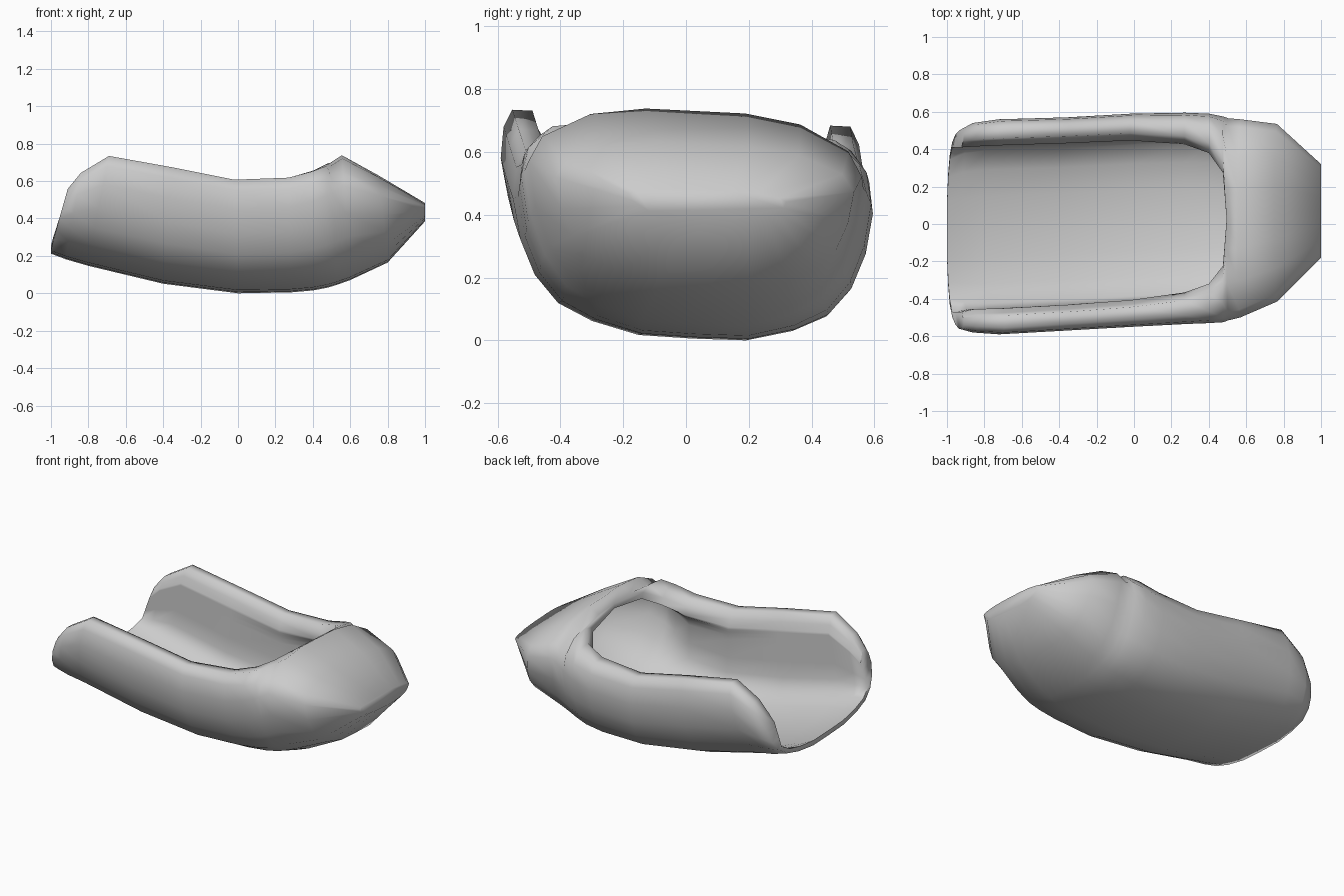
import bpy, bmesh, math

if "Cube" in bpy.data.objects:
    bpy.data.objects.remove(bpy.data.objects["Cube"])

# Stations along the hull:
# x at bottom, x at top, centre y, half width, bottom z, top z, lip (opening half width fraction)
STATIONS = [
    (-1.00, -0.91, -0.03, 0.53, 0.225, 0.54, 0.88),
    (-0.92, -0.84, -0.02, 0.56, 0.195, 0.625, 0.82),
    (-0.80, -0.69, -0.015, 0.575, 0.16, 0.715, 0.80),
    (-0.40, -0.35, 0.00, 0.57, 0.065, 0.655, 0.80),
    (0.00, -0.02, 0.02, 0.57, 0.015, 0.59, 0.79),
    (0.28, 0.27, 0.03, 0.565, 0.02, 0.605, 0.74),
    (0.40, 0.40, 0.03, 0.56, 0.03, 0.645, 0.66),
    (0.48, 0.475, 0.025, 0.55, 0.045, 0.685, 0.48),
    (0.53, 0.495, 0.025, 0.54, 0.06, 0.70, 0.0),
    (0.60, 0.555, 0.03, 0.53, 0.085, 0.74, 0.0),
    (0.80, 0.75, 0.06, 0.475, 0.18, 0.635, 0.0),
    (1.00, 1.00, 0.07, 0.25, 0.40, 0.49, 0.0),
]
# Lower half of the rounded cross-section (width fraction, height fraction)
LOWER = [(0, 0), (0.3, 0.005), (0.56, 0.07), (0.75, 0.16), (0.88, 0.31), (0.96, 0.5), (1, 0.72)]
# Upper part from the side to the lip: closed hood, rounded rim, inner wall below the rim
HOOD = [(0.08, 0.84), (0.37, 0.96), (0.7, 1.0), (1.0, 1.0)]
RIM = [(0.08, 0.90), (0.32, 1.0), (0.88, 1.0), (1.0, 0.91)]
INNER_RIM = [(0.3, 0.78), (0.6, 0.82), (0.9, 0.85), (1.0, 0.88)]
ROLL = 0.05
WALL = 0.03


def section(station, inner):
    xb, xt, yc, hw, zb, zt, lip = station
    k = min(1, (lip / 0.79) ** 2)
    cap = 1.0
    if inner:
        cap = max(lip, 1 - 1.1 * max(0, lip - 0.6))
        hw, zb, zt = hw - WALL, zb + WALL, zt - WALL
        if xb == 1:
            xb = xt = 1 - WALL
    half = [(min(w, cap), h) for w, h in LOWER]
    for (ta, za), (tb, zc) in zip(HOOD, INNER_RIM if inner else RIM):
        t = ta + (tb - ta) * k
        half.append((cap + (lip - cap) * t, za + (zc - za) * k))
    full = [(-w, h) for w, h in reversed(half[1:])] + half
    pts = []
    for w, h in full:
        y = yc + w * hw
        pts.append((xb + (xt - xb) * h, y, zb + (zt - zb) * h - ROLL * y))
    return pts


bm = bmesh.new()


def loft(inner):
    rows = [[bm.verts.new(p) for p in section(s, inner)] for s in STATIONS]
    for a, b in zip(rows, rows[1:]):
        for i in range(len(a) - 1):
            bm.faces.new((a[i], b[i], b[i + 1], a[i + 1]))
    bm.faces.new(rows[-1][:-1])
    return rows


# Outer hull and cavity lining, joined along the open end and the lip
outer, lining = loft(False), loft(True)
for i in range(len(outer[0]) - 1):
    bm.faces.new((outer[0][i], outer[0][i + 1], lining[0][i + 1], lining[0][i]))
for j in range(8):
    for side in (0, -1):
        bm.faces.new((outer[j][side], outer[j + 1][side], lining[j + 1][side], lining[j][side]))
bmesh.ops.remove_doubles(bm, verts=bm.verts, dist=0.0005)
bmesh.ops.recalc_face_normals(bm, faces=bm.faces)
base = min(v.co.z for v in bm.verts)
for v in bm.verts:
    v.co.z -= base
mesh = bpy.data.meshes.new("hooded_shell")
bm.to_mesh(mesh)
bm.free()
shell = bpy.data.objects.new("hooded_shell", mesh)
bpy.context.collection.objects.link(shell)

bpy.context.view_layer.objects.active = shell
shell.select_set(True)
bpy.ops.object.shade_smooth_by_angle(angle=math.radians(80))
